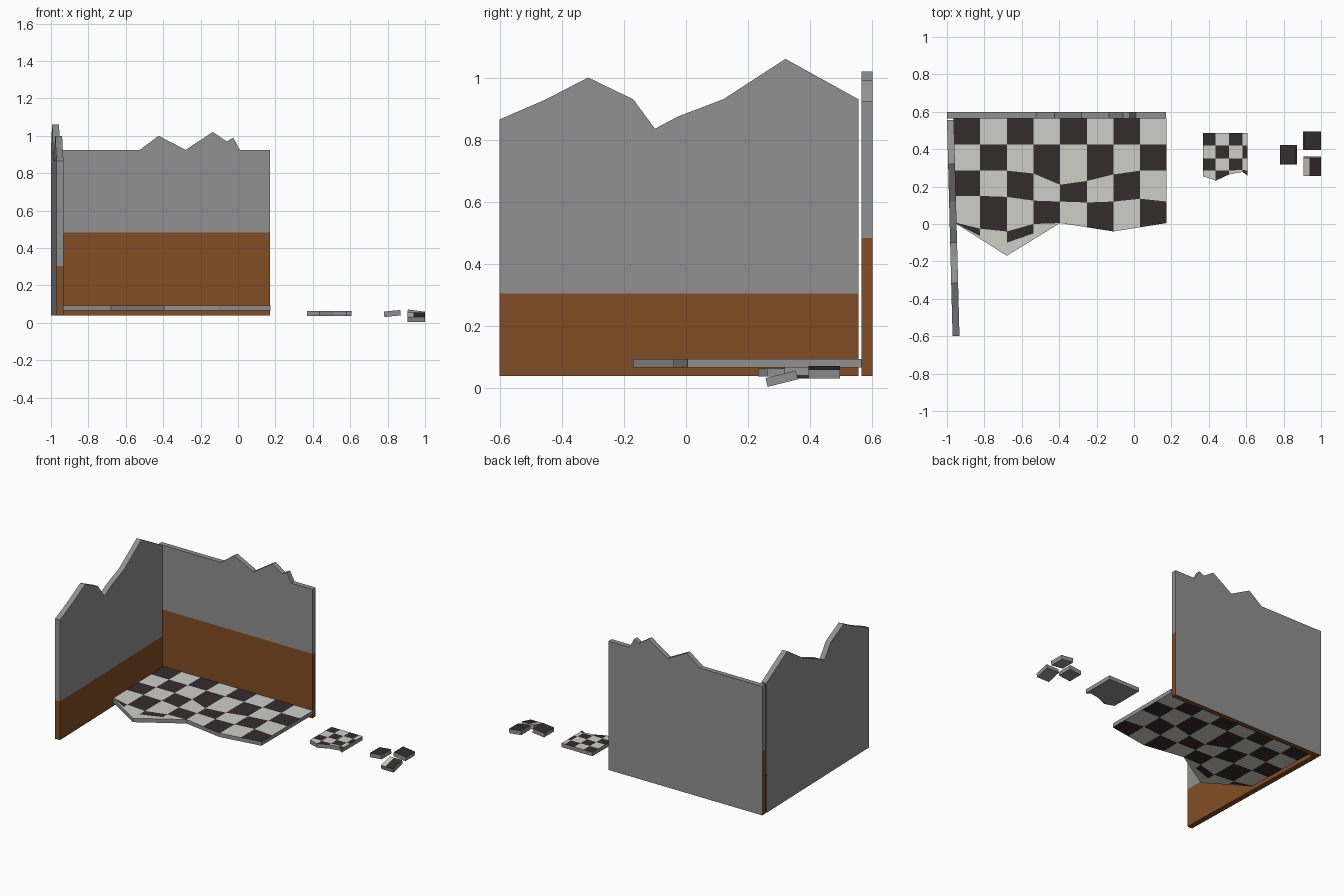
import bpy, bmesh, math
from mathutils import Vector, Matrix

if "Cube" in bpy.data.objects:
    bpy.data.objects.remove(bpy.data.objects["Cube"])


def mat(name, rgb):
    m = bpy.data.materials.new(name)
    m.diffuse_color = (*rgb, 1)
    m.use_nodes = True
    m.node_tree.nodes["Principled BSDF"].inputs["Base Color"].default_value = m.diffuse_color
    return m


STONE = mat("grey_plaster", (0.28, 0.28, 0.283))
WOOD = mat("brown_panel", (0.22, 0.074, 0.018))
LIGHT = mat("light_tile", (0.61, 0.61, 0.59))
DARK = mat("dark_tile", (0.036, 0.025, 0.027))


def finish(bm, name, mats):
    bmesh.ops.recalc_face_normals(bm, faces=bm.faces)
    me = bpy.data.meshes.new(name)
    bm.to_mesh(me)
    bm.free()
    for m in mats:
        me.materials.append(m)
    ob = bpy.data.objects.new(name, me)
    bpy.context.collection.objects.link(ob)
    return ob


# Walls: jagged profile along a line, thickened, brown below the panel height
def wall(name, start, end, thick, top, panel_z, outward):
    a, b = Vector((*start, 0)), Vector((*end, 0))
    out = Vector((*outward, 0)) * thick
    bm = bmesh.new()
    prof = [(0, 0.04)] + top + [(1, 0.04)]
    face = bm.faces.new([bm.verts.new(a.lerp(b, t) + Vector((0, 0, z))) for t, z in prof])
    ext = bmesh.ops.extrude_face_region(bm, geom=[face])
    moved = [v for v in ext["geom"] if isinstance(v, bmesh.types.BMVert)]
    bmesh.ops.translate(bm, verts=moved, vec=out)
    bmesh.ops.bisect_plane(bm, geom=bm.verts[:] + bm.edges[:] + bm.faces[:],
                           plane_co=(0, 0, panel_z), plane_no=(0, 0, 1))
    bmesh.ops.recalc_face_normals(bm, faces=bm.faces)
    for f in bm.faces:
        low = max(v.co.z for v in f.verts) < panel_z + 0.001
        f.material_index = int(low and f.normal.dot(out.normalized()) < 0.7)
    return finish(bm, name, [STONE, WOOD])


back = [(-1, .925), (-.525, .925), (-.425, 1.0), (-.28, .925), (-.135, 1.02),
        (-.06, .97), (-.025, .99), (.01, .925), (.17, .925)]
wall("back_wall", (-1, .565), (.17, .565), .035,
     [((x + 1) / 1.17, z) for x, z in back], .483, (0, 1))

side = [(-.6, .865), (-.45, .93), (-.315, 1.0), (-.17, .93), (-.1, .835),
        (-.025, .875), (.12, .93), (.32, 1.06), (.555, .93)]
wall("left_wall", (-.933, -.6), (-.963, .555), .037,
     [((y + .6) / 1.155, z) for y, z in side], .305, (-1, 0))


# Checkered slabs: columns at xs, rows are lists of y at every column line
def slab(name, xs, rows, z0, z1, checked_rows, painted_bottom):
    bm = bmesh.new()
    for r in range(len(rows) - 1):
        for c in range(len(xs) - 1):
            pts = [(xs[c], rows[r][c]), (xs[c], rows[r + 1][c]),
                   (xs[c + 1], rows[r + 1][c + 1]), (xs[c + 1], rows[r][c + 1])]
            pts = list(dict.fromkeys(pts))
            if len(pts) < 3:
                continue
            f = bm.faces.new([bm.verts.new((x, y, z1)) for x, y in pts])
            f.material_index = 2 if (r + c) % 2 == 0 and r < checked_rows else 1
    bmesh.ops.remove_doubles(bm, verts=bm.verts[:], dist=0.0005)
    top = bm.faces[:]
    ext = bmesh.ops.extrude_face_region(bm, geom=top, use_keep_orig=True)
    moved = [g for g in ext["geom"] if isinstance(g, bmesh.types.BMVert)]
    bmesh.ops.translate(bm, verts=moved, vec=(0, 0, z0 - z1))
    for f in bm.faces:
        zs = [v.co.z for v in f.verts]
        is_side = max(zs) - min(zs) > 0.001
        is_bottom = max(zs) < z1 - 0.001
        if is_side or (is_bottom and not painted_bottom):
            f.material_index = 0
    return finish(bm, name, [STONE, LIGHT, DARK])


# Main floor with its broken front edge
slab("floor", [-.965 + i * .1425 for i in range(9)], [
    [.565] * 9,
    [.425] * 9,
    [.285, .285, .285, .27, .21, .23, .265, .285, .285],
    [.15, .15, .145, .125, .12, .115, .12, .135, .12],
    [.01, -.025, -.04, 0, .005, -.0175, -.04, -.0175, .005],
    [.01, -.065, -.10, -.05, .005, -.0175, -.04, -.0175, .005],
    [.01, -.08, -.17, -.0825, .005, -.0175, -.04, -.0175, .005],
], .067, .094, 5, True)

# Broken-off floor chunk
slab("floor_chunk", [.37, .437, .508, .58, .606], [
    [.487] * 5,
    [.42] * 5,
    [.35] * 5,
    [.285, .285, .285, .29, .285],
    [.255, .232, .265, .278, .26],
], .037, .064, 4, False)


# Loose tiles, tilted where they fell
def tile(name, loc, size, tilt, axis, split=0.0):
    w, d = size[0] / 2, size[1] / 2
    cut = -w + split * size[0]
    xs = [-w, cut, w] if split else [-w, w]
    ob = slab(name, xs, [[d] * len(xs), [-d] * len(xs)], -.0145, .0145, 1, False)
    if split:  # light strip on the left, dark on the right
        for p in ob.data.polygons:
            if p.material_index:
                p.material_index = 1 if p.center.x < cut else 2
    ob.data.transform(Matrix.Translation(loc) @ Matrix.Rotation(math.radians(tilt), 4, axis))
    return ob


tile("loose_tile_a", (.825, .37, .05), (.088, .105), -6, 'Y')
tile("loose_tile_b", (.952, .445, .051), (.092, .1), 7, 'Y')
tile("loose_tile_c", (.953, .308, .0305), (.094, .1), 14, 'X', .35)
